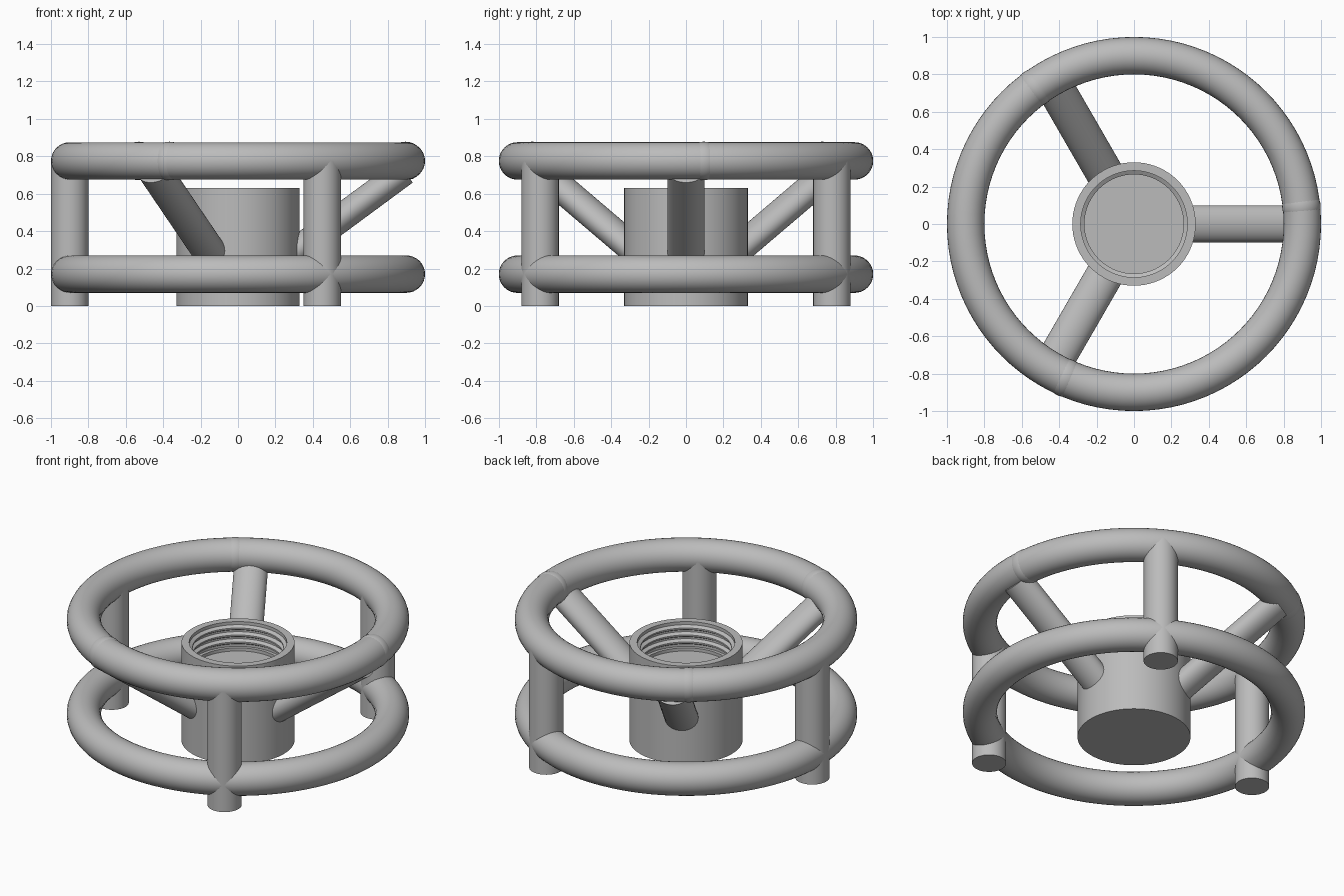
import bpy, math
from mathutils import Vector, Matrix

if "Cube" in bpy.data.objects:
    bpy.data.objects.remove(bpy.data.objects["Cube"], do_unlink=True)

grey = bpy.data.materials.new("plain_grey")
grey.use_nodes = True
colour = (0.5, 0.5, 0.5, 1)
grey.diffuse_color = colour
grey.node_tree.nodes["Principled BSDF"].inputs["Base Color"].default_value = colour

RING_R, TUBE = 0.9, 0.1
TOP_Z, LOW_Z = 0.775, 0.17


def finish(name):
    ob = bpy.context.object
    ob.name = name
    ob.data.materials.append(grey)
    bpy.ops.object.shade_smooth_by_angle(angle=math.radians(35))
    return ob


def lathe(name, profile, steps=72):
    """Spin a closed or axis-to-axis (r, z) profile around z."""
    verts, faces = [], []
    n = len(profile)
    for i in range(steps):
        a = math.tau * i / steps
        verts += [(r * math.cos(a), r * math.sin(a), z) for r, z in profile]
    for i in range(steps):
        j = (i + 1) % steps
        faces += [(i * n + k, j * n + k, j * n + k + 1, i * n + k + 1)
                  for k in range(n - 1)]
    # flat discs close the bottom and the floor
    faces.append(tuple(i * n for i in reversed(range(steps))))
    faces.append(tuple(i * n + n - 1 for i in range(steps)))
    mesh = bpy.data.meshes.new(name)
    mesh.from_pydata(verts, [], faces)
    ob = bpy.data.objects.new(name, mesh)
    bpy.context.collection.objects.link(ob)
    bpy.ops.object.select_all(action='DESELECT')
    ob.select_set(True)
    bpy.context.view_layer.objects.active = ob
    return finish(name)


def polar(r, degrees, z):
    a = math.radians(degrees)
    return Vector((r * math.cos(a), r * math.sin(a), z))


# Upper and lower rings
for name, z in (("upper_ring", TOP_Z), ("lower_ring", LOW_Z)):
    bpy.ops.mesh.primitive_torus_add(location=(0, 0, z), major_radius=RING_R,
                                     minor_radius=TUBE, major_segments=96,
                                     minor_segments=32)
    finish(name)

# Hub: threaded cup with a closed bottom
profile = [(0.33, 0), (0.33, 0.63), (0.285, 0.63)]
z = 0.61
for turn in range(3):
    profile += [(0.285, z), (0.265, z - 0.012), (0.265, z - 0.022), (0.285, z - 0.034)]
    z -= 0.045
profile += [(0.285, 0.47), (0.265, 0.47), (0.265, 0.45)]
lathe("threaded_hub", profile)

for i in range(3):
    # Upright posts
    post_angle = 60 + 120 * i
    bpy.ops.mesh.primitive_cylinder_add(vertices=40, radius=TUBE, depth=TOP_Z,
                                        location=polar(RING_R, post_angle, TOP_Z / 2))
    finish(f"post_{i + 1}")

    # Sloping oval spokes from the hub to the upper ring
    angle = 120 * i
    start, end = polar(0.28, angle, 0.27), polar(0.89, angle, 0.72)
    axis = (end - start).normalized()
    side = polar(1, angle + 90, 0)
    rot = Matrix((side, axis.cross(side), axis)).transposed()
    bpy.ops.mesh.primitive_cylinder_add(vertices=40, radius=1, depth=1)
    ob = finish(f"spoke_{i + 1}")
    ob.matrix_world = (Matrix.Translation((start + end) / 2) @ rot.to_4x4()
                       @ Matrix.Diagonal((TUBE, 0.075, (end - start).length, 1)))

    # Slight raised joint on the upper ring
    joint = angle + 6
    bpy.ops.mesh.primitive_uv_sphere_add(segments=32, ring_count=16, radius=0.103,
                                         location=polar(RING_R, joint, TOP_Z))
    finish(f"ring_joint_{i + 1}")
